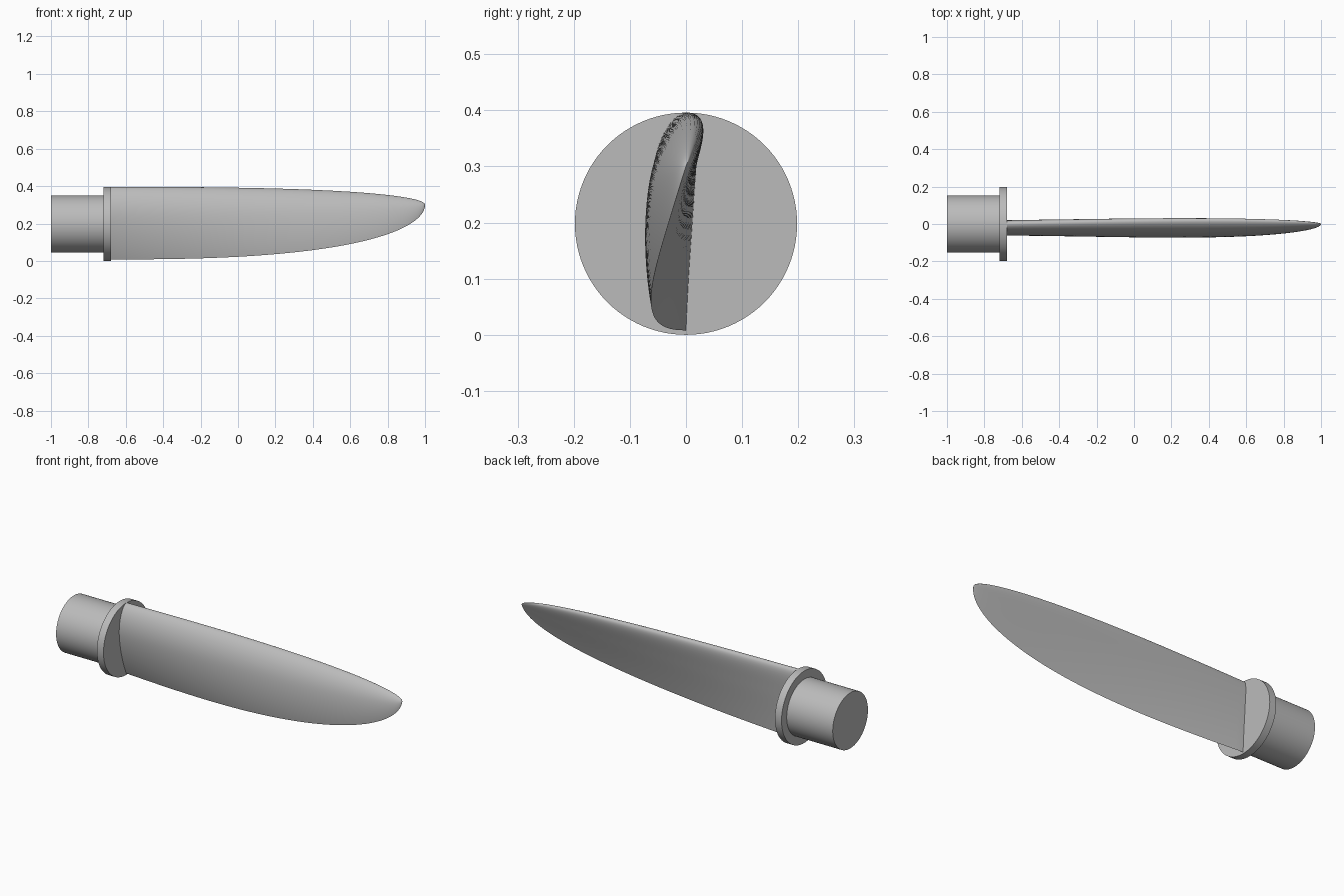
import bpy
import bmesh
import math
from mathutils import Matrix, Vector

cube = bpy.data.objects.get("Cube")
if cube:
    bpy.data.objects.remove(cube, do_unlink=True)

# Single metal grey
GREY = (0.5, 0.5, 0.5, 1.0)
metal = bpy.data.materials.new("grey metal")
metal.diffuse_color = GREY
metal.use_nodes = True
metal.node_tree.nodes["Principled BSDF"].inputs["Base Color"].default_value = GREY


def finish(bm, name, angle):
    bmesh.ops.recalc_face_normals(bm, faces=bm.faces)
    mesh = bpy.data.meshes.new(name)
    bm.to_mesh(mesh)
    bm.free()
    mesh.materials.append(metal)
    obj = bpy.data.objects.new(name, mesh)
    bpy.context.collection.objects.link(obj)
    bpy.ops.object.select_all(action="DESELECT")
    obj.select_set(True)
    bpy.context.view_layer.objects.active = obj
    bpy.ops.object.shade_smooth_by_angle(angle=math.radians(angle))
    return obj


def disc(name, x0, x1, radius):
    """Round bar lying along x on the shaft axis."""
    bm = bmesh.new()
    place = Matrix.Translation(((x0 + x1) / 2, 0, AXIS_Z)) @ Matrix.Rotation(math.pi / 2, 4, "Y")
    bmesh.ops.create_cone(bm, cap_ends=True, segments=96, radius1=radius,
                          radius2=radius, depth=x1 - x0, matrix=place)
    return finish(bm, name, 40)


AXIS_Z = 0.198
disc("root_shaft", -1.0, -0.72, 0.153)
disc("root_flange", -0.72, -0.68, 0.198)

# Blade: cambered aerofoil sections, twisted about the quarter chord
ROOT_X, TIP_X = -0.68, 1.0
PIVOT_Z = 0.301
CHORD, PIVOT = 0.388, 0.245
CAMBER, CAMBER_POS, THICK = 0.06, 0.4, 0.20
TWIST = math.radians(17)
HALF, RINGS = 28, 60


def aerofoil():
    """Unit-chord loop from trailing edge over the front to the back."""
    pts = []
    for i in range(2 * HALF):
        a = math.pi * i / HALF
        c = (1 + math.cos(a)) / 2
        side = 1 if i <= HALF else -1
        half = 5 * THICK * (0.2969 * math.sqrt(c) - 0.126 * c - 0.3516 * c**2
                            + 0.2843 * c**3 - 0.1036 * c**4)
        p = CAMBER_POS
        span = p if c < p else 1 - p
        mean = CAMBER * (1 - ((c - p) / span) ** 2)
        pts.append((c, mean + side * half))
    return pts


def section(x, t):
    chord = CHORD * math.sqrt(1 - t**3)
    turn = Matrix.Rotation(-TWIST * math.sin(t * math.pi / 2), 3, "X")
    return [Vector((x, 0, PIVOT_Z)) + turn @ Vector((0, -h * chord, (PIVOT - c) * chord))
            for c, h in aerofoil()]


bm = bmesh.new()
stations = [(ROOT_X - 0.01, 0)]
for i in range(RINGS):
    t = math.sin(math.pi / 2 * i / RINGS)
    stations.append((ROOT_X + (TIP_X - ROOT_X) * t, t))
rings = [[bm.verts.new(co) for co in section(x, t)] for x, t in stations]
tip = bm.verts.new((TIP_X, 0, PIVOT_Z))
count = 2 * HALF
for a, b in zip(rings, rings[1:]):
    for j in range(count):
        k = (j + 1) % count
        bm.faces.new((a[j], a[k], b[k], b[j]))
for j in range(count):
    bm.faces.new((rings[-1][j], rings[-1][(j + 1) % count], tip))
bm.faces.new(rings[0])
finish(bm, "blade", 50)
